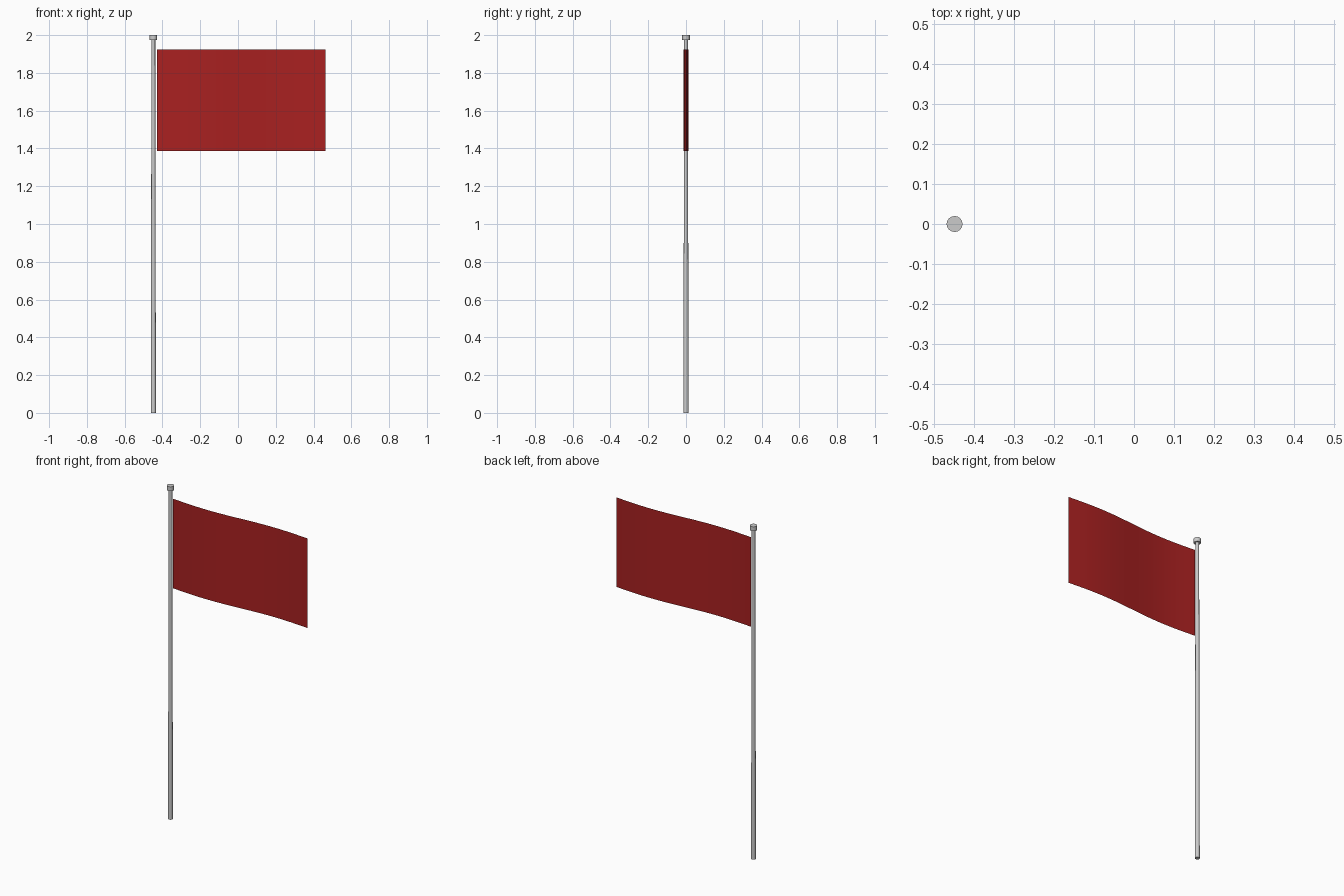
import bpy, bmesh, math

if "Cube" in bpy.data.objects:
    bpy.data.objects.remove(bpy.data.objects["Cube"])

POLE_X = -0.448


def cone(name, r1, r2, z0, z1, sides=16):
    bpy.ops.mesh.primitive_cone_add(vertices=sides, radius1=r1, radius2=r2, depth=z1 - z0,
                                    location=(POLE_X, 0, (z0 + z1) / 2))
    ob = bpy.context.object
    ob.name = name
    bpy.ops.object.shade_smooth_by_angle(angle=math.radians(35))
    return ob


# Tapered pole and its cap
cone("pole", 0.0135, 0.010, 0.0, 1.98)
cone("pole_cap", 0.020, 0.020, 1.974, 2.0)

# Flag: a thin sheet with one gentle wave along its length
X0, X1, Z0, Z1, WAVE, STEPS = -0.43, 0.462, 1.387, 1.924, 0.012, 24
bm = bmesh.new()
previous = None
for i in range(STEPS + 1):
    t = i / STEPS
    x = X0 + (X1 - X0) * t
    y = -WAVE * math.sin(2 * math.pi * t)
    pair = [bm.verts.new((x, y, z)) for z in (Z0, Z1)]
    if previous:
        bm.faces.new((previous[0], pair[0], pair[1], previous[1]))
    previous = pair
mesh = bpy.data.meshes.new("flag")
bm.to_mesh(mesh)
bm.free()
flag = bpy.data.objects.new("flag", mesh)
bpy.context.collection.objects.link(flag)
for p in mesh.polygons:
    p.use_smooth = True

# Red cloth
red = bpy.data.materials.new("red_cloth")
red.diffuse_color = (0.40, 0.015, 0.015, 1)
red.use_nodes = True
red.node_tree.nodes["Principled BSDF"].inputs["Base Color"].default_value = red.diffuse_color
mesh.materials.append(red)
